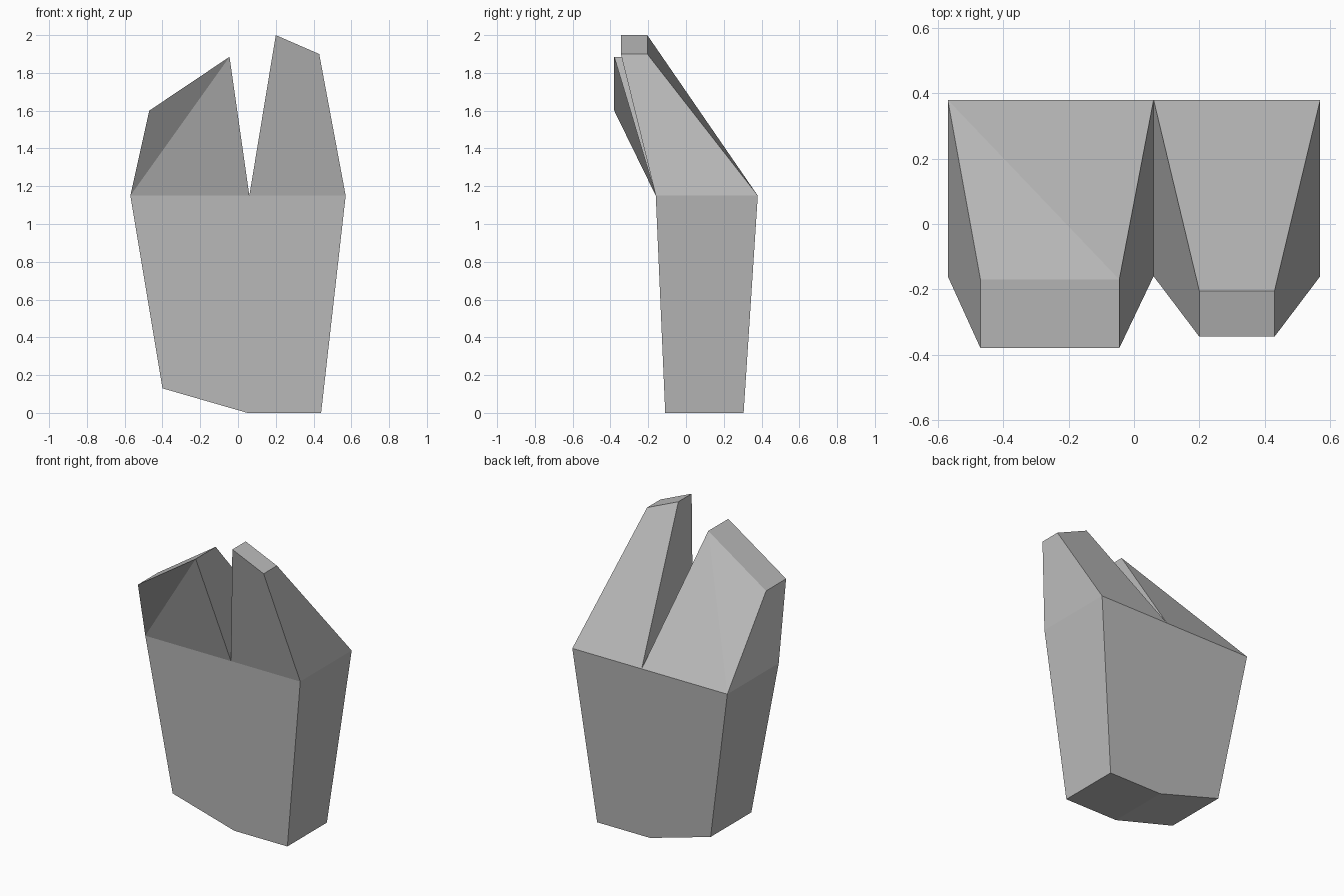
import bpy
import bmesh

cube = bpy.data.objects.get("Cube")
if cube:
    bpy.data.objects.remove(cube, do_unlink=True)

# One plain stone grey
grey = bpy.data.materials.new("stone grey")
grey.use_nodes = True
colour = (0.5, 0.5, 0.5, 1)
grey.diffuse_color = colour
grey.node_tree.nodes["Principled BSDF"].inputs["Base Color"].default_value = colour

bm = bmesh.new()


def rib(x, z, front, back):
    """A front and back vertex pair running through the thickness."""
    return bm.verts.new((x, front, z)), bm.verts.new((x, back, z))


def skin(ribs, open_side):
    """Close a loop of ribs with front, back and side faces."""
    bm.faces.new([r[0] for r in ribs])
    bm.faces.new([r[1] for r in reversed(ribs)])
    for i, a in enumerate(ribs):
        b = ribs[(i + 1) % len(ribs)]
        if i not in open_side:
            bm.faces.new((a[0], a[1], b[1], b[0]))


# Shared ribs at the shoulder line
outer, notch, inner = [rib(x, 1.15, -0.16, 0.38) for x in (-0.57, 0.06, 0.57)]

# Tapered lower block with a chamfered base, open at the shoulder
base = [rib(-0.40, 0.13, -0.115, 0.313),
        rib(0.05, 0, -0.11, 0.305),
        rib(0.44, 0, -0.11, 0.305)]
skin(base + [inner, notch, outer], (3, 4))

# Two forward-leaning prongs; the wide one has a twisted surface
wide_tip = [rib(-0.045, 1.885, -0.38, -0.17), rib(-0.47, 1.60, -0.38, -0.17)]
narrow_tip = [rib(0.43, 1.90, -0.345, -0.205), rib(0.20, 2.0, -0.345, -0.205)]
skin([outer, notch] + wide_tip, (0,))
skin([notch, inner] + narrow_tip, (0,))

# Crease both twisted faces from outer shoulder to inner tip
for side in (0, 1):
    bmesh.utils.face_split(
        next(f for f in outer[side].link_faces if wide_tip[0][side] in f.verts),
        outer[side], wide_tip[0][side])

bmesh.ops.recalc_face_normals(bm, faces=bm.faces[:])
mesh = bpy.data.meshes.new("pronged_block")
bm.to_mesh(mesh)
bm.free()
mesh.materials.append(grey)
block = bpy.data.objects.new("pronged_block", mesh)
bpy.context.collection.objects.link(block)
